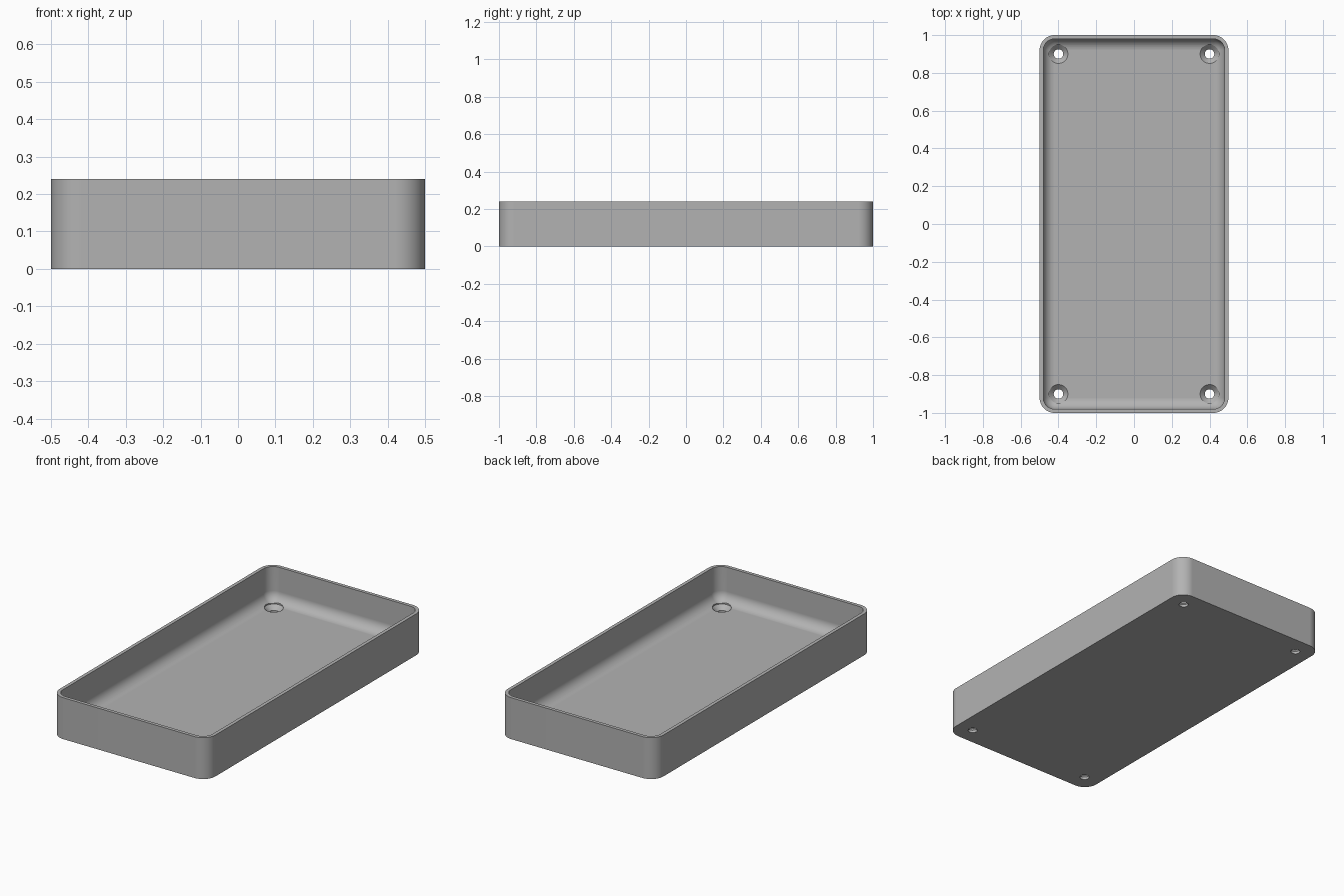
import bpy, bmesh, math

cube = bpy.data.objects.get("Cube")
if cube:
    bpy.data.objects.remove(cube, do_unlink=True)

HALF_X, HALF_Y, HEIGHT = 0.5, 1.0, 0.24
WALL, FLOOR = 0.02, 0.04
CORNER, FILLET = 0.08, 0.06
CORNER_STEPS, FILLET_STEPS = 12, 10

# Plain grey plastic
grey = bpy.data.materials.new("plain grey")
grey.use_nodes = True
colour = (0.45, 0.45, 0.45, 1)
grey.diffuse_color = colour
grey.node_tree.nodes["Principled BSDF"].inputs["Base Color"].default_value = colour


def make_object(name, bm):
    bmesh.ops.remove_doubles(bm, verts=bm.verts, dist=1e-5)
    bmesh.ops.recalc_face_normals(bm, faces=bm.faces)
    mesh = bpy.data.meshes.new(name)
    bm.to_mesh(mesh)
    bm.free()
    mesh.materials.append(grey)
    obj = bpy.data.objects.new(name, mesh)
    bpy.context.collection.objects.link(obj)
    return obj


def loft(bm, rings):
    """Skin closed rings of points in order and cap both ends."""
    loops = [[bm.verts.new(p) for p in ring] for ring in rings]
    n = len(loops[0])
    for a, b in zip(loops, loops[1:]):
        for i in range(n):
            j = (i + 1) % n
            bm.faces.new((a[i], a[j], b[j], b[i]))
    bm.faces.new(loops[0][::-1])
    bm.faces.new(loops[-1])


def rounded_ring(inset, z):
    """Rounded rectangle, pulled in from the outer outline."""
    r = max(CORNER - inset, 0.0005)
    cx, cy = HALF_X - inset - r, HALF_Y - inset - r
    points = []
    for quarter, (sx, sy) in enumerate(((1, 1), (-1, 1), (-1, -1), (1, -1))):
        for k in range(CORNER_STEPS + 1):
            a = (quarter + k / CORNER_STEPS) * math.pi / 2
            points.append((sx * cx + r * math.cos(a), sy * cy + r * math.sin(a), z))
    return points


def circle_ring(x, y, r, z, n=40):
    return [(x + r * math.cos(i * math.tau / n), y + r * math.sin(i * math.tau / n), z)
            for i in range(n)]


# Tray: outer wall, rim, inner wall, filleted floor
rings = [rounded_ring(0, 0), rounded_ring(0, HEIGHT), rounded_ring(WALL, HEIGHT)]
for k in range(FILLET_STEPS + 1):
    a = k / FILLET_STEPS * math.pi / 2
    rings.append(rounded_ring(WALL + FILLET * (1 - math.cos(a)),
                              FLOOR + FILLET * (1 - math.sin(a))))
bm = bmesh.new()
loft(bm, rings)
tray = make_object("tray", bm)

# Countersunk screw holes near the corners
bm = bmesh.new()
for x in (-0.4, 0.4):
    for y in (-0.9, 0.9):
        loft(bm, [circle_ring(x, y, r, z) for r, z in
                  ((0.025, -0.05), (0.025, 0.015), (0.05, FLOOR), (0.05, 0.12))])
cutter = make_object("screw_hole_cutter", bm)
cutter.hide_render = True

bpy.ops.object.select_all(action="DESELECT")
bpy.context.view_layer.objects.active = tray
tray.select_set(True)
cut = tray.modifiers.new("screw_holes", "BOOLEAN")
cut.operation = "DIFFERENCE"
cut.solver = "EXACT"
cut.object = cutter
bpy.ops.object.modifier_apply(modifier=cut.name)
bpy.data.objects.remove(cutter, do_unlink=True)

# Smooth curves with crisp rims and level flats
bpy.ops.object.shade_smooth_by_angle(angle=math.radians(30))
weighted = tray.modifiers.new("level_flats", "WEIGHTED_NORMAL")
weighted.keep_sharp = True
